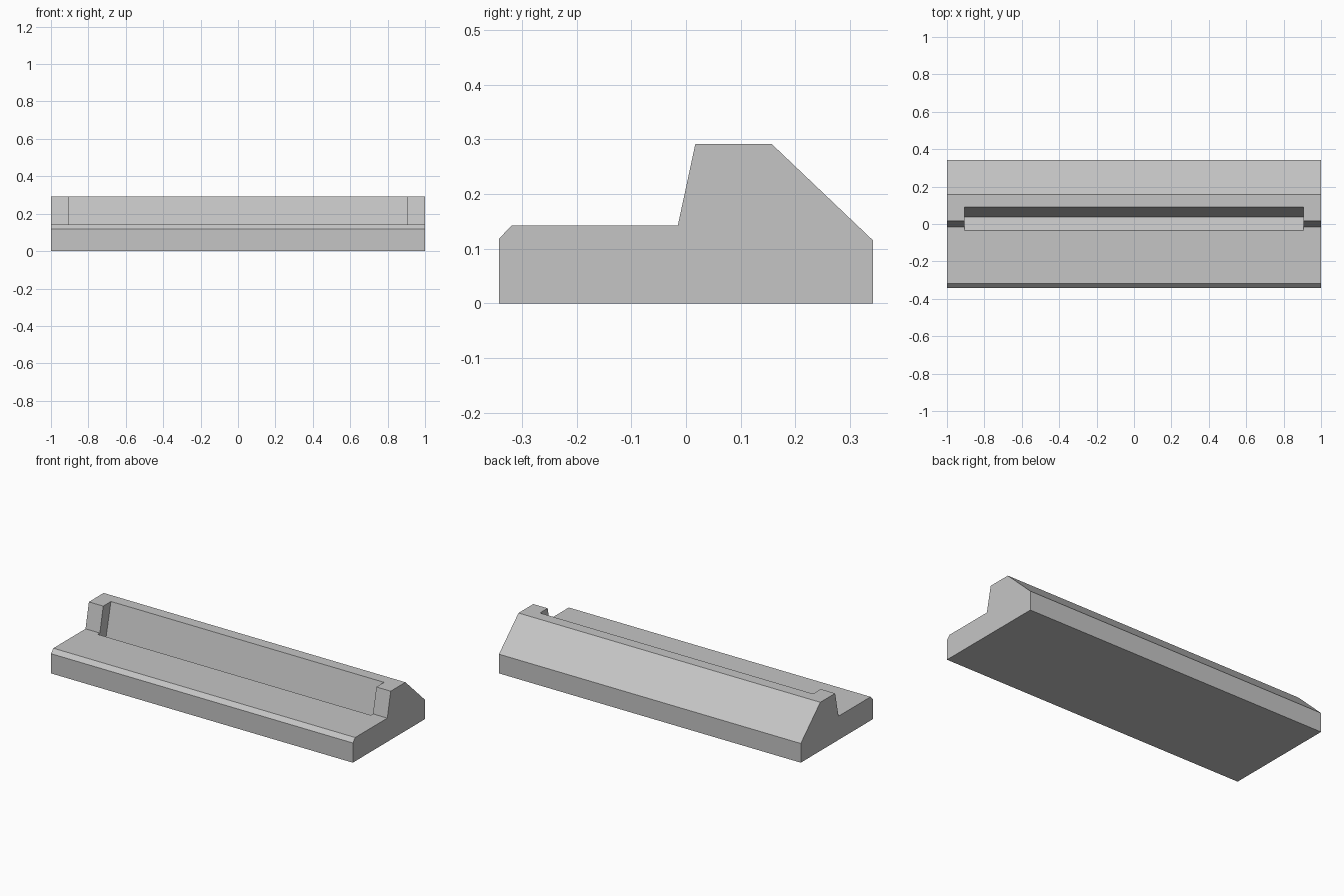
import bpy
import bmesh

cube = bpy.data.objects.get("Cube")
if cube:
    bpy.data.objects.remove(cube, do_unlink=True)

grey = bpy.data.materials.new("plain_grey")
grey.use_nodes = True
colour = (0.56, 0.56, 0.56, 1)
grey.diffuse_color = colour
grey.node_tree.nodes["Principled BSDF"].inputs["Base Color"].default_value = colour


def extrude_profile(name, profile, half_width):
    """Sweep a (y, z) outline along x, centred on x = 0."""
    bm = bmesh.new()
    face = bm.faces.new([bm.verts.new((-half_width, y, z)) for y, z in profile])
    swept = bmesh.ops.extrude_face_region(bm, geom=[face])["geom"]
    verts = [v for v in swept if isinstance(v, bmesh.types.BMVert)]
    bmesh.ops.translate(bm, verts=verts, vec=(2 * half_width, 0, 0))
    bmesh.ops.recalc_face_normals(bm, faces=bm.faces)
    mesh = bpy.data.meshes.new(name)
    bm.to_mesh(mesh)
    bm.free()
    mesh.materials.append(grey)
    obj = bpy.data.objects.new(name, mesh)
    bpy.context.collection.objects.link(obj)
    return obj


# Solid stand: chamfered front deck, leaning face, flat ridge, sloping back
stand = extrude_profile("stand_body", [
    (-0.342, 0), (0.342, 0), (0.342, 0.115), (0.157, 0.291),
    (0.017, 0.291), (-0.015, 0.142), (-0.319, 0.142), (-0.342, 0.118)], 1.0)

# Leaning recess with a sloped groove at its foot, leaving a post at each end
cutter = extrude_profile("recess_cutter", [
    (0.038, 0.07), (0.104, 0.351), (-0.095, 0.351), (-0.095, 0.202),
    (-0.035, 0.142)], 0.905)
cutter.hide_render = True

recess = stand.modifiers.new("recess", 'BOOLEAN')
recess.operation = 'DIFFERENCE'
recess.solver = 'EXACT'
recess.object = cutter

# Bake the cut and drop the cutter
bpy.context.view_layer.objects.active = stand
stand.select_set(True)
bpy.ops.object.modifier_apply(modifier=recess.name)
bpy.data.objects.remove(cutter, do_unlink=True)
